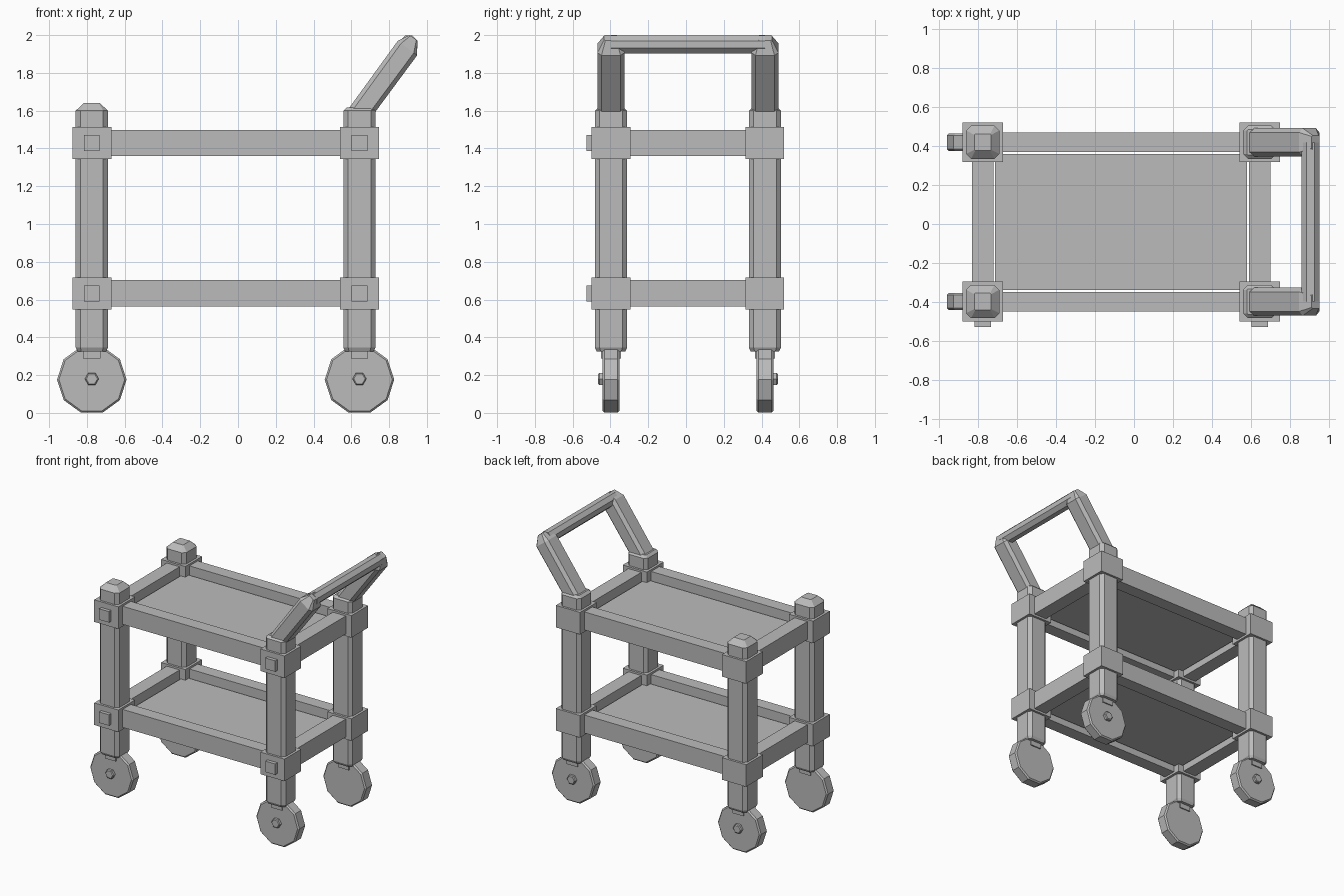
import bpy, bmesh, math
from mathutils import Vector

cube = bpy.data.objects.get("Cube")
if cube:
    bpy.data.objects.remove(cube)

grey = bpy.data.materials.new("plain grey")
grey.use_nodes = True
colour = (0.5, 0.5, 0.5, 1)
grey.diffuse_color = colour
grey.node_tree.nodes["Principled BSDF"].inputs["Base Color"].default_value = colour

POST_X = {"right": -0.774, "left": 0.643}
POST_Y = {"front": -0.397, "back": 0.418}
TIERS = {"lower": 0.633, "upper": 1.428}
X, Y, Z = Vector((1, 0, 0)), Vector((0, 1, 0)), Vector((0, 0, 1))


def finish(name, bm):
    bmesh.ops.recalc_face_normals(bm, faces=bm.faces)
    mesh = bpy.data.meshes.new(name)
    bm.to_mesh(mesh)
    bm.free()
    mesh.materials.append(grey)
    obj = bpy.data.objects.new(name, mesh)
    bpy.context.collection.objects.link(obj)
    return obj


def loft(name, rings):
    """Skin a list of equal-sized point rings and close both ends."""
    bm = bmesh.new()
    loops = [[bm.verts.new(p) for p in ring] for ring in rings]
    for a, b in zip(loops, loops[1:]):
        for i in range(len(a)):
            j = (i + 1) % len(a)
            bm.faces.new((a[i], a[j], b[j], b[i]))
    bm.faces.new(loops[0])
    bm.faces.new(loops[-1])
    return finish(name, bm)


def chamfered(centre, u, v, hu, hv, c):
    """Rectangle with cut corners, spanned by directions u and v."""
    pts = [(hu, c - hv), (hu, hv - c), (hu - c, hv), (c - hu, hv),
           (-hu, hv - c), (-hu, c - hv), (c - hu, -hv), (hu - c, -hv)]
    return [Vector(centre) + u * a + v * b for a, b in pts]


def polygon(centre, u, v, radius, sides, turn=0.0):
    angles = [turn + math.tau * i / sides for i in range(sides)]
    return [Vector(centre) + (u * math.cos(a) + v * math.sin(a)) * radius for a in angles]


def box(name, lo, hi):
    bm = bmesh.new()
    bmesh.ops.create_cube(bm, size=1)
    for vert in bm.verts:
        vert.co = [l + (c + 0.5) * (h - l) for l, h, c in zip(lo, hi, vert.co)]
    return finish(name, bm)


def block(name, centre, half):
    c, h = Vector(centre), Vector(half)
    return box(name, c - h, c + h)


for end, x in POST_X.items():
    for side, y in POST_Y.items():
        tag = f"{side}_{end}"
        out = -1 if side == "front" else 1

        # Post with cut corners and a sloped cap
        cap = (0.043, 1.64) if end == "right" else (0.065, 1.618)
        profile = [(0.075, 0.325, 0.02), (0.085, 0.345, 0.025),
                   (0.085, 1.6, 0.025), (*cap, 0.005)]
        loft(f"post_{tag}", [chamfered((x, y, z), X, Y, h, h, c) for h, z, c in profile])

        # Collars, with square pegs on the front
        for tier, z in TIERS.items():
            block(f"{tier}_collar_{tag}", (x, y, z), (0.103, 0.102, 0.085))
            if side == "front":
                block(f"{tier}_peg_{end}", (x, y - 0.1, z), (0.042, 0.029, 0.042))

        # Castor: bracket, ten-sided wheel, hexagonal hub
        block(f"bracket_{tag}", (x, y, 0.315), (0.046, 0.053, 0.028))
        loft(f"wheel_{tag}", [polygon((x, y + d, 0.176), X, Z, r, 10) for d, r in
                              ((-0.044, 0.174), (-0.034, 0.184), (0.034, 0.184), (0.044, 0.174))])
        loft(f"hub_{tag}", [polygon((x, y + out * d, 0.18), X, Z, r, 6) for d, r in
                            ((0.03, 0.037), (0.062, 0.037), (0.068, 0.03))])

# Shelves: rails along all four edges and a recessed panel
xr, xl = POST_X["right"], POST_X["left"]
yf, yb = POST_Y["front"], POST_Y["back"]
for tier, z in TIERS.items():
    for side, y in POST_Y.items():
        box(f"{tier}_{side}_rail", (xr + 0.09, y - 0.05, z - 0.069), (xl - 0.09, y + 0.05, z + 0.07))
    for end, x in POST_X.items():
        box(f"{tier}_{end}_rail", (x - 0.055, yf + 0.09, z - 0.069), (x + 0.055, yb - 0.09, z + 0.07))
    box(f"{tier}_panel", (xr + 0.064, yf + 0.06, z - 0.025), (xl - 0.064, yb - 0.06, z + 0.003))

# Sloping handle arms with tapered tips
normal = Vector((0.807, 0, -0.59))
for side, y in POST_Y.items():
    sections = [(0.637, 1.576, 0.072, 0.062, 0.022), (0.897, 1.931, 0.072, 0.064, 0.022),
                (0.929, 1.986, 0.036, 0.025, 0.006)]
    loft(f"handle_arm_{side}", [chamfered((ax, y, az), Y, normal, hy, hn, c)
                                for ax, az, hy, hn, c in sections])

# Octagonal grip between the arms
loft("handle_grip", [polygon((0.903, y, 1.95), X, Z, 0.051, 8, math.pi / 8) for y in (yf, yb)])
